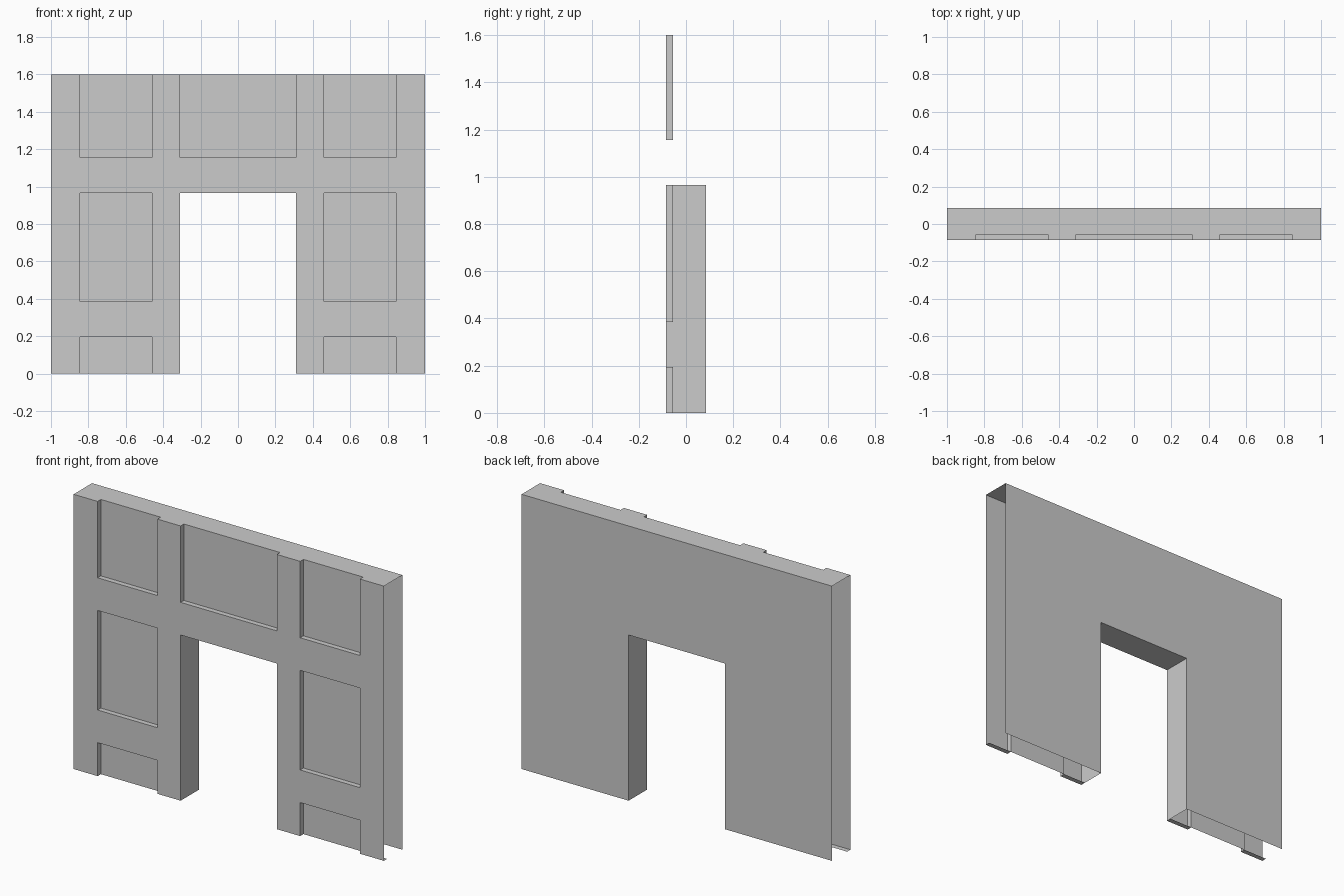
import bpy, bmesh
from mathutils import Vector

if "Cube" in bpy.data.objects:
    bpy.data.objects.remove(bpy.data.objects["Cube"])

# Layout lines of the wall, and the three depths in y
half = [0.31, 0.46, 0.845, 1.0]
xs = [-x for x in reversed(half)] + half
zs = [0, 0.195, 0.385, 0.965, 1.155, 1.6]
FRONT, RECESS, BACK = -0.085, -0.055, 0.085
NX, NZ = len(xs) - 1, len(zs) - 1
PANEL_ROWS = (0, 2, 4)
SIDE_PANELS, MIDDLE = (1, 5), 3


def is_door(i, k):
    return i == MIDDLE and k <= 2


def depth(i, k):
    """Depth of the front surface in a cell, including the rims beyond the wall."""
    if k < 0:
        return RECESS          # thin lip under the frame, otherwise open below
    if k >= NZ or is_door(i, k):
        return BACK            # top cap and door lining run right through
    if k in PANEL_ROWS and (i in SIDE_PANELS or i == MIDDLE):
        return RECESS
    return FRONT


bm = bmesh.new()


def quad(points, normal):
    n = (points[1] - points[0]).cross(points[2] - points[0])
    if n.dot(Vector(normal)) < 0:
        points = points[::-1]
    bm.faces.new([bm.verts.new(p) for p in points])


# Front panels, frame and flat back
for i in range(NX):
    for k in range(NZ):
        if is_door(i, k):
            continue
        for y, ny in ((depth(i, k), -1), (BACK, 1)):
            quad([Vector((xs[a], y, zs[b])) for a, b in
                  ((i, k), (i + 1, k), (i + 1, k + 1), (i, k + 1))], (0, ny, 0))

# Upright steps: panel sides and door jambs (wall ends stay open)
for i in range(NX - 1):
    for k in range(NZ):
        a, b = depth(i, k), depth(i + 1, k)
        if a != b:
            x = xs[i + 1]
            quad([Vector((x, a, zs[k])), Vector((x, b, zs[k])),
                  Vector((x, b, zs[k + 1])), Vector((x, a, zs[k + 1]))],
                 (1 if a < b else -1, 0, 0))

# Level steps: ledges, door head, top cap and bottom lip
for i in range(NX):
    for k in range(-1, NZ):
        a, b = depth(i, k), depth(i, k + 1)
        if a != b and not (k < 0 and is_door(i, 0)):
            z = zs[k + 1]
            quad([Vector((xs[i], a, z)), Vector((xs[i + 1], a, z)),
                  Vector((xs[i + 1], b, z)), Vector((xs[i], b, z))],
                 (0, 0, 1 if a < b else -1))

bmesh.ops.remove_doubles(bm, verts=bm.verts[:], dist=1e-4)
mesh = bpy.data.meshes.new("doorway_wall")
bm.to_mesh(mesh)
bm.free()
wall = bpy.data.objects.new("doorway_wall", mesh)
bpy.context.collection.objects.link(wall)
